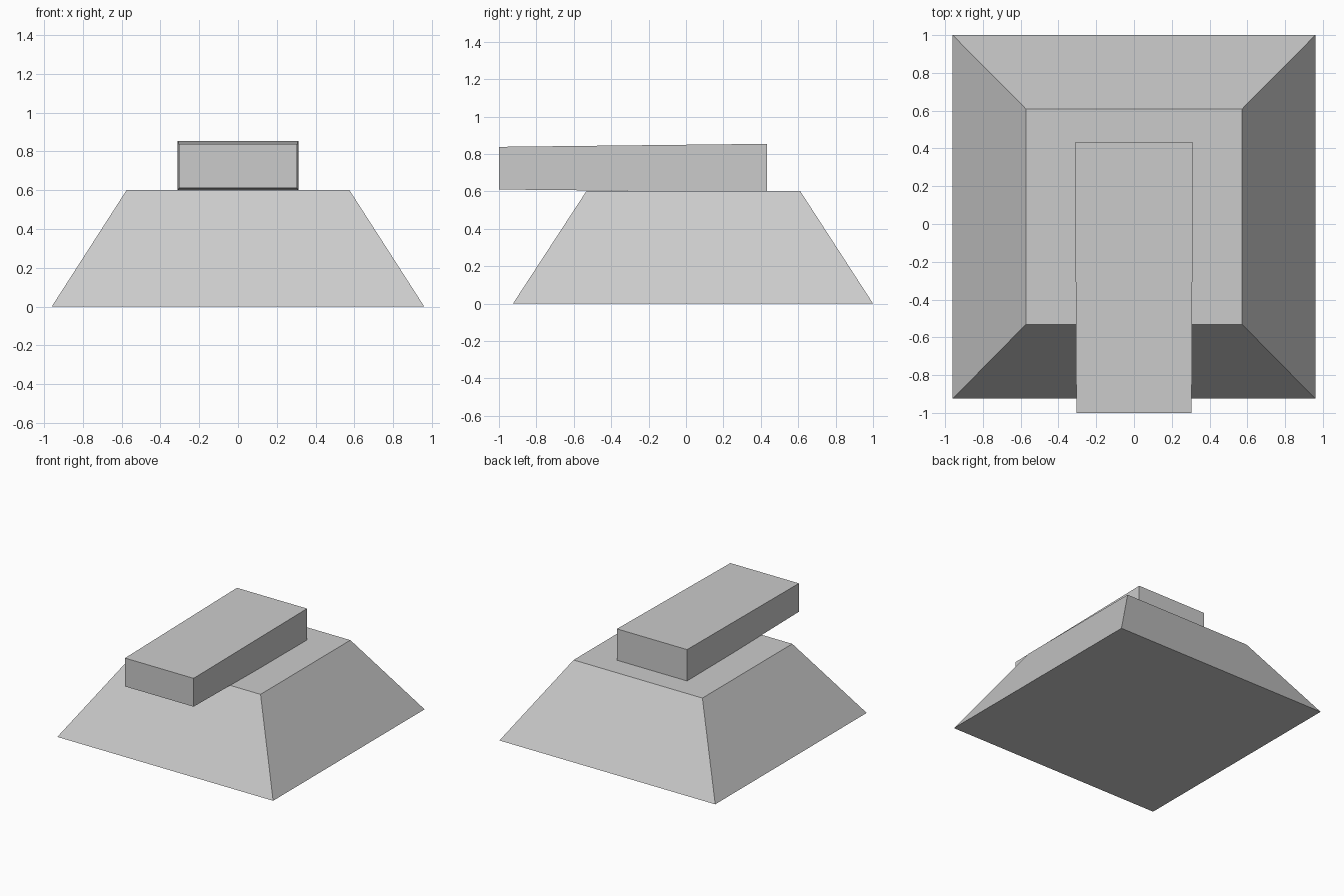
import bpy
import bmesh

# Remove the default cube
cube = bpy.data.objects.get("Cube")
if cube:
    bpy.data.objects.remove(cube, do_unlink=True)

# Plain grey for the whole model
grey = bpy.data.materials.new("light_grey")
grey.use_nodes = True
colour = (0.6, 0.6, 0.6, 1.0)
grey.diffuse_color = colour
grey.node_tree.nodes["Principled BSDF"].inputs["Base Color"].default_value = colour


def loft(name, start, end):
    """Solid between two four-cornered sections."""
    bm = bmesh.new()
    a = [bm.verts.new(p) for p in start]
    b = [bm.verts.new(p) for p in end]
    bm.faces.new(a)
    bm.faces.new(b)
    for i in range(4):
        j = (i + 1) % 4
        bm.faces.new((a[i], a[j], b[j], b[i]))
    bmesh.ops.recalc_face_normals(bm, faces=bm.faces)
    mesh = bpy.data.meshes.new(name)
    bm.to_mesh(mesh)
    bm.free()
    mesh.materials.append(grey)
    obj = bpy.data.objects.new(name, mesh)
    bpy.context.collection.objects.link(obj)
    return obj


def level_section(half_x, y0, y1, z):
    return [(-half_x, y0, z), (half_x, y0, z), (half_x, y1, z), (-half_x, y1, z)]


def upright_section(half_x, z0, z1, y):
    return [(-half_x, y, z0), (half_x, y, z0), (half_x, y, z1), (-half_x, y, z1)]


# Sloped base with a flat top
loft("sloped_base",
     level_section(0.96, -0.925, 1.0, 0.0),
     level_section(0.573, -0.532, 0.61, 0.602))

# Overhanging block, slightly narrower towards the front
loft("top_block",
     upright_section(0.305, 0.61, 0.838, -1.0),
     upright_section(0.312, 0.596, 0.854, 0.432))
